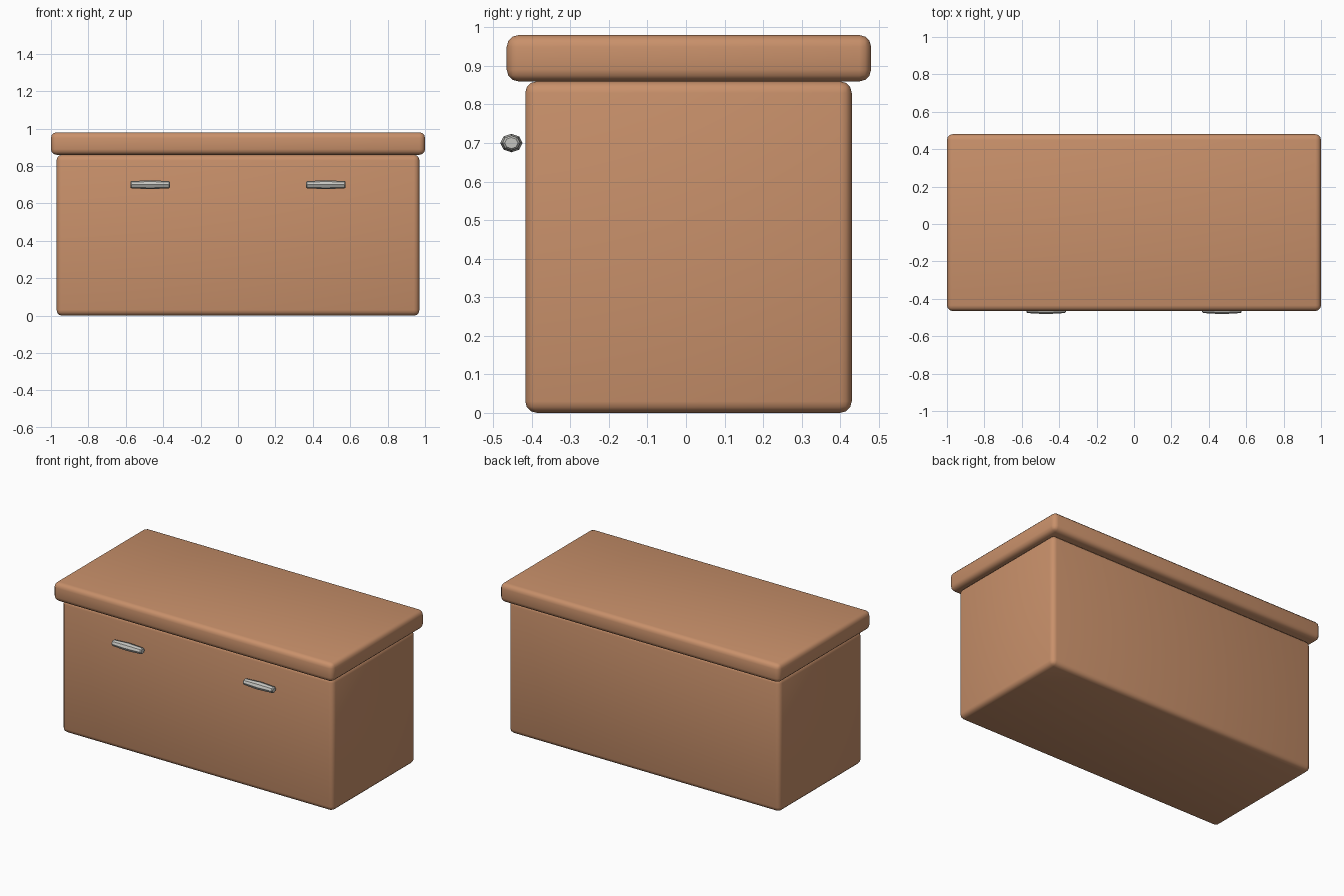
import bpy, bmesh, math

if "Cube" in bpy.data.objects:
    bpy.data.objects.remove(bpy.data.objects["Cube"])


def material(name, rgb):
    m = bpy.data.materials.new(name)
    m.diffuse_color = (*rgb, 1)
    m.use_nodes = True
    m.node_tree.nodes["Principled BSDF"].inputs["Base Color"].default_value = m.diffuse_color
    return m


wood = material("warm wood", (0.58, 0.28, 0.145))
metal = material("pale metal", (0.56, 0.56, 0.53))


def finish(name, bm, mat, smooth_angle):
    bmesh.ops.recalc_face_normals(bm, faces=bm.faces)
    me = bpy.data.meshes.new(name)
    bm.to_mesh(me)
    bm.free()
    me.materials.append(mat)
    ob = bpy.data.objects.new(name, me)
    bpy.context.collection.objects.link(ob)
    bpy.ops.object.select_all(action='DESELECT')
    ob.select_set(True)
    bpy.context.view_layer.objects.active = ob
    bpy.ops.object.shade_smooth_by_angle(angle=math.radians(smooth_angle))
    return ob


def rounded_box(name, lo, hi, radius):
    bm = bmesh.new()
    bmesh.ops.create_cube(bm, size=1)
    for v in bm.verts:
        v.co = [(a + b) / 2 + c * (b - a) for a, b, c in zip(lo, hi, v.co)]
    bmesh.ops.bevel(bm, geom=bm.edges[:], offset=radius, segments=3,
                    profile=0.5, affect='EDGES')
    return finish(name, bm, wood, 40)


# Chest body and overhanging lid
rounded_box("chest_body", (-0.97, -0.417, 0), (0.97, 0.43, 0.86), 0.03)
rounded_box("lid", (-1, -0.465, 0.86), (1, 0.48, 0.98), 0.03)

# Handles: slim eight-sided bars, thickest in the middle
BAR = [(-0.106, 0.6), (-0.1, 0.8), (-0.05, 0.9), (0, 1),
       (0.05, 0.9), (0.1, 0.8), (0.106, 0.6)]
for side, cx in (("left", -0.47), ("right", 0.47)):
    bm = bmesh.new()
    rings = []
    for dx, s in BAR:
        rings.append([bm.verts.new((cx + dx,
                                    -0.453 + 0.029 * s * math.cos(i * math.pi / 4),
                                    0.70 + 0.024 * s * math.sin(i * math.pi / 4)))
                      for i in range(8)])
    for a, b in zip(rings, rings[1:]):
        for i in range(8):
            j = (i + 1) % 8
            bm.faces.new((a[i], a[j], b[j], b[i]))
    bm.faces.new(rings[0])
    bm.faces.new(rings[-1])
    finish(side + "_handle", bm, metal, 30)
